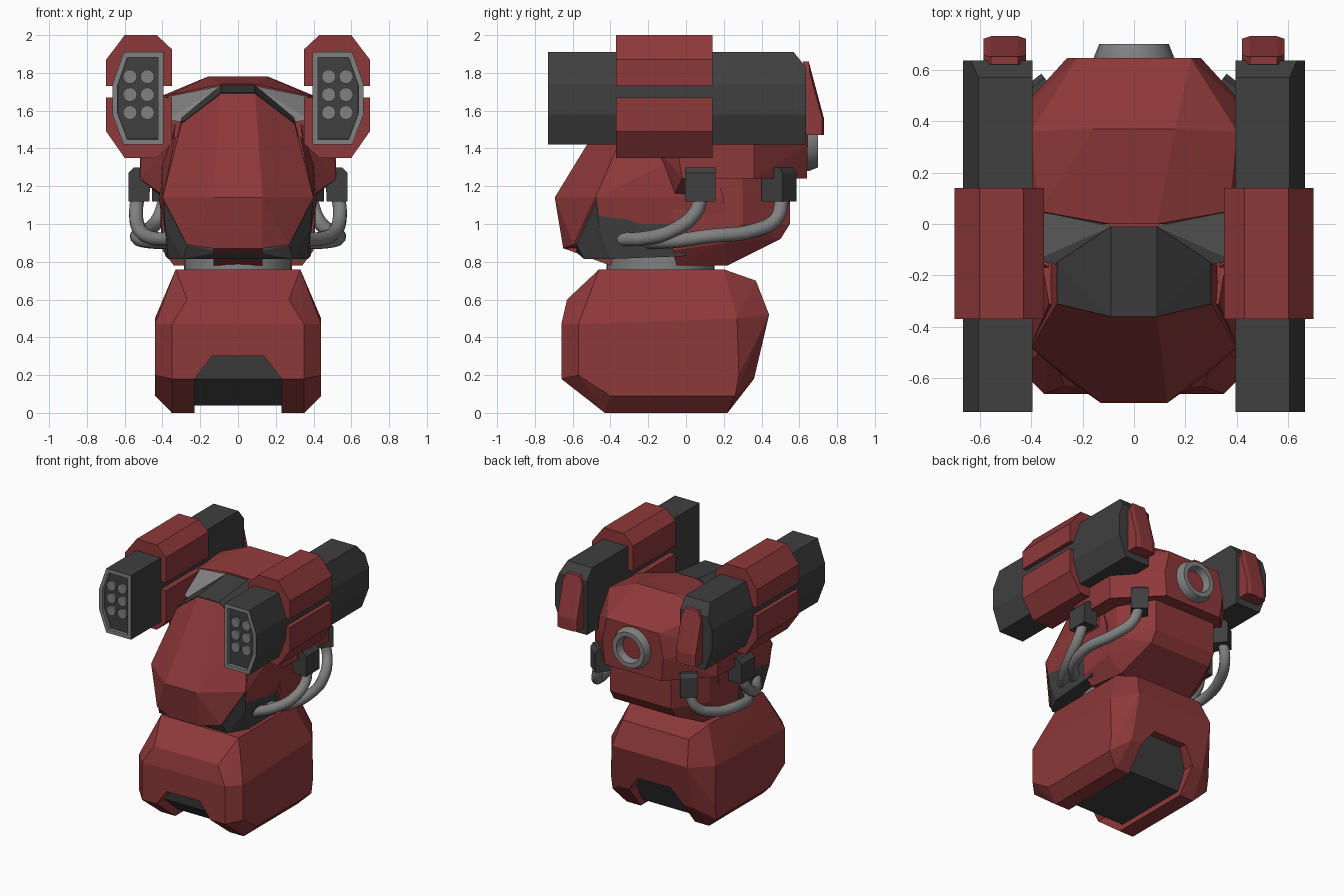
import bpy, bmesh, math
from mathutils import Vector, Matrix

if "Cube" in bpy.data.objects:
    bpy.data.objects.remove(bpy.data.objects["Cube"])


def material(name, c):
    m = bpy.data.materials.new(name)
    m.diffuse_color = (*c, 1)
    m.use_nodes = True
    m.node_tree.nodes["Principled BSDF"].inputs["Base Color"].default_value = m.diffuse_color
    return m


RED = material("red", (0.27, 0.04, 0.042))
DARK = material("dark", (0.05, 0.05, 0.05))
GREY = material("grey", (0.22, 0.22, 0.22))


def finish(name, bm, *mats):
    me = bpy.data.meshes.new(name)
    bm.to_mesh(me)
    bm.free()
    ob = bpy.data.objects.new(name, me)
    bpy.context.collection.objects.link(ob)
    for m in mats:
        me.materials.append(m)
    return ob


def hull_mesh(pts, side=0):
    """Flat-faced solid around points; side 0 mirrors them in x, else flips to that side."""
    bm = bmesh.new()
    for x, y, z in pts:
        for s in ((1, -1) if side == 0 else (side,)):
            bm.verts.new((x * s, y, z))
    r = bmesh.ops.convex_hull(bm, input=bm.verts)
    junk = {g for g in r["geom_interior"] + r["geom_unused"] if isinstance(g, bmesh.types.BMVert)}
    bmesh.ops.delete(bm, geom=list(junk), context='VERTS')
    bmesh.ops.dissolve_limit(bm, angle_limit=math.radians(2), verts=bm.verts, edges=bm.edges)
    bmesh.ops.recalc_face_normals(bm, faces=bm.faces)
    return bm


def hull(name, mat, pts, side=0):
    return finish(name, hull_mesh(pts, side), mat)


def prism(xz, y0, y1):
    return [(x, y, z) for x, z in xz for y in (y0, y1)]


def smooth(ob):
    bpy.ops.object.select_all(action='DESELECT')
    ob.select_set(True)
    bpy.context.view_layer.objects.active = ob
    bpy.ops.object.shade_smooth_by_angle(angle=math.radians(35))


def lathe(name, mats, rings, center, axis, n=20):
    """Rings of (radius, height) turned about an axis; last ring is capped with the last material."""
    bm = bmesh.new()
    loops = [[bm.verts.new((r * math.cos(2 * math.pi * i / n), r * math.sin(2 * math.pi * i / n), h))
              for i in range(n)] for r, h in rings]
    for a, b in zip(loops, loops[1:]):
        for i in range(n):
            bm.faces.new((a[i], a[(i + 1) % n], b[(i + 1) % n], b[i]))
    bm.faces.new(loops[-1]).material_index = len(mats) - 1
    bm.faces.new(loops[0][::-1])
    rot = Vector((0, 0, 1)).rotation_difference(Vector(axis)).to_matrix().to_4x4()
    bmesh.ops.transform(bm, matrix=Matrix.Translation(center) @ rot, verts=bm.verts)
    bmesh.ops.recalc_face_normals(bm, faces=bm.faces)
    ob = finish(name, bm, *mats)
    smooth(ob)
    return ob


def tube(name, pts, radius):
    cu = bpy.data.curves.new(name, 'CURVE')
    cu.dimensions = '3D'
    cu.bevel_depth, cu.bevel_resolution, cu.resolution_u = radius, 3, 6
    cu.use_fill_caps = True
    sp = cu.splines.new('BEZIER')
    sp.bezier_points.add(len(pts) - 1)
    for bp, p in zip(sp.bezier_points, pts):
        bp.co = p
        bp.handle_left_type = bp.handle_right_type = 'AUTO'
    cu.materials.append(GREY)
    bpy.context.collection.objects.link(bpy.data.objects.new(name, cu))


# Hip block with a channel cut through from front to back
hip = hull("hip_block", RED, [
    (.35, -.66, .18), (.35, -.66, .47), (.27, -.63, .60), (.33, -.46, .76), (.33, .20, .76),
    (.28, .37, .70), (.32, .44, .52), (.32, .36, .18), (.44, -.57, .20), (.44, -.57, .47),
    (.44, -.40, .09), (.44, .26, .09), (.44, .27, .50), (.44, .28, .20), (.35, -.43, 0), (.35, .22, 0)])
cutter = hull("channel_cutter", RED, prism([(.23, -.1), (.23, .18), (.14, .30)], -1, 1))
cutter.hide_render = True
mod = hip.modifiers.new("channel", 'BOOLEAN')
mod.operation, mod.solver, mod.object = 'DIFFERENCE', 'EXACT', cutter
bpy.context.view_layer.objects.active = hip
bpy.ops.object.modifier_apply(modifier=mod.name)
bpy.data.objects.remove(cutter)
hull("channel_lining", DARK, [(.232, -.40, .04), (.232, -.56, .18), (.142, -.58, .303),
                              (.232, .20, .04), (.232, .27, .18), (.142, .33, .303)])

# Waist
lathe("waist_ring", [GREY], [(.285, .70), (.285, .84)], (0, -.135, 0), (0, 0, 1), 32)
hull("waist_frame", DARK, [(.395, -.475, 1.12), (.27, -.58, .89), (.385, -.46, .98), (.29, -.54, .815),
                           (.37, -.40, .815), (.385, 0, .83), (.385, 0, 1.02), (.1, -.58, .85)])
hull("chin", RED, [(.13, -.645, .87), (.13, -.62, .96), (.13, -.40, .78), (.13, -.36, .90)])

# Torso
hull("nose", RED, [(.13, -.695, 1.14), (.13, -.65, .87), (.27, -.595, .89), (.40, -.48, 1.14),
                   (.30, -.31, 1.53), (.09, -.36, 1.69), (.30, -.15, 1.55), (.09, -.01, 1.72),
                   (.38, -.1, 1.14), (.25, -.1, .9)])
hull("torso_sides", RED, [(.385, -.455, 1.0), (.40, -.47, 1.14), (.33, -.31, 1.46), (.40, .2, 1.0),
                          (.42, .2, 1.14), (.40, .1, 1.42)])
hull("torso_rear", RED, [(.40, -.07, .86), (.34, -.05, .78), (.30, .22, .78), (.40, .2, .90),
                         (.26, .50, .92), (.26, .55, 1.0), (.26, .55, 1.26), (.41, -.07, 1.26),
                         (.41, .3, 1.0), (.41, .3, 1.26)])
hull("upper_body", RED, [(.09, 0, 1.74), (.16, .37, 1.78), (.37, .05, 1.68), (.40, .36, 1.68),
                         (.22, .645, 1.60), (.52, 0, 1.45), (.52, .36, 1.45), (.52, 0, 1.24),
                         (.52, .36, 1.24), (.26, .645, 1.42), (.24, .64, 1.24)])
hull("hatch", DARK, [(.09, -.36, 1.695), (.30, -.31, 1.535), (.30, -.15, 1.56), (.09, -.01, 1.735),
                     (.09, -.30, 1.50), (.09, -.05, 1.5)])
lathe("rear_vent", [GREY, DARK], [(.155, -.04), (.155, .01), (.135, .06), (.10, .06), (.085, 0)],
      (0, .64, 1.435), (0, 1, 0))

for s, label in ((1, "left"), (-1, "right")):
    # Shoulder fairing and the grey plate beside the hatch
    hull("shoulder_fairing_" + label, RED, [
        (.36, -.17, 1.42), (.38, -.07, 1.14), (.40, .12, 1.14), (.52, -.02, 1.24), (.52, .1, 1.24),
        (.51, -.05, 1.42), (.36, .1, 1.5), (.33, -.17, 1.53)], s)
    hull("hatch_side_plate_" + label, GREY, [
        (.09, -.01, 1.73), (.29, -.16, 1.54), (.38, -.14, 1.55), (.37, .05, 1.675), (.2, .1, 1.55)], s)

    # Launcher pod with a framed, recessed front
    pod = [(.395, 1.91), (.605, 1.91), (.665, 1.74), (.665, 1.58), (.605, 1.42), (.395, 1.42)]
    pts = [(x, -.73, z) for x, z in pod] + [(x, .635, z) for x, z in pod[2:]]
    pts += [(.395, .57, 1.91), (.605, .57, 1.91), (.395, .635, 1.83), (.633, .635, 1.83)]
    bm = hull_mesh(pts, s)
    front = min(bm.faces, key=lambda f: f.calc_center_median().y)
    for thick, depth in ((.028, 0), (.001, -.025)):
        for f in bmesh.ops.inset_region(bm, faces=[front], thickness=thick, depth=depth,
                                        use_even_offset=True)["faces"]:
            f.material_index = 1
    finish("launcher_pod_" + label, bm, DARK, GREY)
    for x in (.48, .572):
        for z in (1.59, 1.685, 1.78):
            lathe("tube_cap_" + label, [GREY], [(.037, 0), (.037, .02)], (s * x, -.70, z), (0, -1, 0), 16)

    # Armour clamps around the pod and the fin behind it
    hull("upper_clamp_" + label, RED, prism([(.43, 2), (.60, 2), (.698, 1.87), (.698, 1.73),
                                             (.35, 1.73), (.35, 1.925)], -.37, .14), s)
    hull("lower_clamp_" + label, RED, prism([(.43, 1.35), (.60, 1.35), (.698, 1.49), (.698, 1.67),
                                             (.35, 1.67), (.35, 1.425)], -.37, .14), s)
    hull("rear_fin_" + label, RED, [(x, y, z) for a, b, y, z in (
        (.42, .585, .62, 1.80), (.42, .585, .62, 1.47), (.42, .585, .72, 1.56), (.42, .585, .72, 1.47),
        (.42, .585, .655, 1.80), (.45, .555, .62, 1.86), (.45, .555, .65, 1.86),
        (.45, .555, .73, 1.56), (.45, .555, .73, 1.47)) for x in (a, b)], s)

    # Hose sockets and hoses
    hull("side_socket_" + label, DARK, prism([(.46, 1.30), (.55, 1.30), (.58, 1.27), (.58, 1.12),
                                              (.47, 1.12)], -.005, .155), s)
    c, d = Vector((.37, .50, 0)), Vector((.62, .78, 0))
    t = Vector((-d.y, d.x, 0))
    hull("rear_socket_" + label, DARK, [tuple(c + d * a + t * b + Vector((0, 0, z)))
                                        for a, z in ((-.08, 1.30), (.04, 1.30), (.06, 1.27), (.06, 1.12), (-.08, 1.12))
                                        for b in (-.06, .06)], s)
    tube("side_hose_" + label, [(s * x, y, z) for x, y, z in (
        (.53, .08, 1.15), (.54, .05, 1.06), (.52, -.06, .97), (.45, -.21, .925), (.34, -.36, .92))], .038)
    tube("rear_hose_" + label, [(s * x, y, z) for x, y, z in (
        (.38, .51, 1.15), (.42, .48, 1.03), (.48, .36, .965), (.535, .12, .935), (.49, -.06, .91),
        (.35, -.22, .905))], .038)
